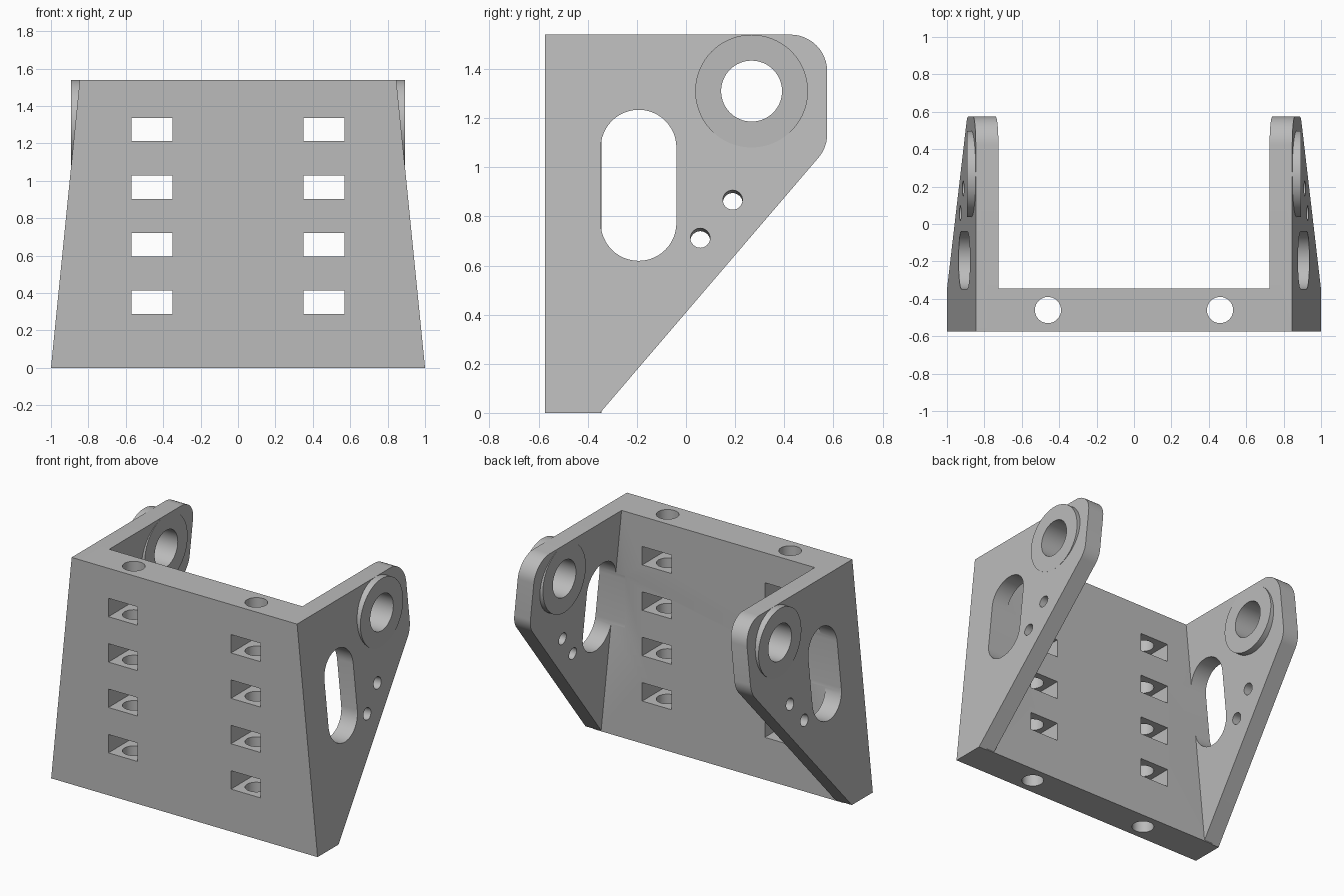
import bpy, bmesh, math
from mathutils import Matrix, Vector

default = bpy.data.objects.get("Cube")
if default:
    bpy.data.objects.remove(default, do_unlink=True)

HEIGHT, SLOPE, THICK = 1.54, 0.1, 0.121
FRONT, BACK, REAR = -0.575, -0.345, 0.575

grey = bpy.data.materials.new("plain grey")
grey.use_nodes = True
colour = (0.5, 0.5, 0.5, 1)
grey.diffuse_color = colour
grey.node_tree.nodes["Principled BSDF"].inputs["Base Color"].default_value = colour


def make(name, bm):
    bmesh.ops.recalc_face_normals(bm, faces=bm.faces)
    mesh = bpy.data.meshes.new(name)
    bm.to_mesh(mesh)
    bm.free()
    mesh.materials.append(grey)
    ob = bpy.data.objects.new(name, mesh)
    bpy.context.collection.objects.link(ob)
    return ob


def prism(name, bottom, top):
    """Solid between two matching outlines."""
    bm = bmesh.new()
    a = [bm.verts.new(p) for p in bottom]
    b = [bm.verts.new(p) for p in top]
    bm.faces.new(a)
    bm.faces.new(b)
    for i in range(len(a)):
        j = (i + 1) % len(a)
        bm.faces.new((a[i], a[j], b[j], b[i]))
    return make(name, bm)


def rod(name, centre, axis, radius, length, sides=64):
    bm = bmesh.new()
    turn = Vector(axis).to_track_quat('Z', 'Y').to_matrix().to_4x4()
    bmesh.ops.create_cone(bm, cap_ends=True, segments=sides, radius1=radius,
                          radius2=radius, depth=length,
                          matrix=Matrix.Translation(centre) @ turn)
    return make(name, bm)


def box(name, centre, size):
    bm = bmesh.new()
    bmesh.ops.create_cube(bm, size=1, matrix=Matrix.Translation(centre)
                          @ Matrix.Diagonal((*size, 1)))
    return make(name, bm)


def arc(cy, cz, r, start, end, steps=12):
    angles = [math.radians(start + (end - start) * i / steps) for i in range(steps + 1)]
    return [(cy + r * math.cos(t), cz + r * math.sin(t)) for t in angles]


def combine(target, tool, operation):
    mod = target.modifiers.new("cut", 'BOOLEAN')
    mod.operation, mod.solver, mod.object = operation, 'EXACT', tool
    bpy.context.view_layer.objects.active = target
    bpy.ops.object.modifier_apply(modifier=mod.name)
    bpy.data.objects.remove(tool, do_unlink=True)


# Front plate: a tapered slab that ends inside the side plates
def slab(z):
    x = 1 - SLOPE * z - THICK / 2
    return [(-x, FRONT, z), (x, FRONT, z), (x, BACK, z), (-x, BACK, z)]


bracket = prism("bracket", slab(0), slab(HEIGHT))

# Side plate outline with two rounded rear corners
R = 0.15
outline = ([(FRONT, 0), (-0.35, 0)]
           + arc(REAR - R, 1.136, R, -40.6, 0)
           + arc(REAR - R, HEIGHT - R, R, 0, 90)
           + [(FRONT, HEIGHT)])
hub_y, hub_z = 0.267, 1.31

for s in (-1, 1):
    # Leaning side plate and its upright hub
    outer = [(s * (1 - SLOPE * z), y, z) for y, z in outline]
    inner = [(x - s * THICK, y, z) for x, y, z in outer]
    combine(bracket, prism("side_plate", inner, outer), 'UNION')
    combine(bracket, rod("hub", (s * 0.809, hub_y, hub_z), (1, 0, 0), 0.2295, 0.166, 96), 'UNION')

for s in (-1, 1):
    # Hub bore and long slot
    combine(bracket, rod("bore", (s * 0.85, hub_y, hub_z), (1, 0, 0), 0.124, 0.6), 'DIFFERENCE')
    slot = arc(-0.193, 1.08, 0.154, 0, 180, 24) + arc(-0.193, 0.773, 0.154, 180, 360, 24)
    combine(bracket, prism("slot", [(s * 0.7, y, z) for y, z in slot],
                           [(s * 1.1, y, z) for y, z in slot]), 'DIFFERENCE')
    # Small holes square to the leaning face
    for y, z in ((0.19, 0.867), (0.058, 0.712)):
        face = (s * (1 - SLOPE * z), y, z)
        combine(bracket, rod("pin_hole", face, (s, 0, SLOPE), 0.04, 0.5, 32), 'DIFFERENCE')
    # Upright channel crossed by a column of windows
    combine(bracket, rod("channel", (s * 0.46, -0.46, HEIGHT / 2), (0, 0, 1), 0.07, 2), 'DIFFERENCE')
    for i in range(4):
        combine(bracket, box("window", (s * 0.46, -0.46, 0.35 + i * 0.308),
                             (0.22, 0.5, 0.125)), 'DIFFERENCE')

# Smooth curved walls, keep edges sharp
bpy.ops.object.select_all(action='DESELECT')
bracket.select_set(True)
bpy.context.view_layer.objects.active = bracket
bpy.ops.object.shade_smooth_by_angle(angle=math.radians(30))
